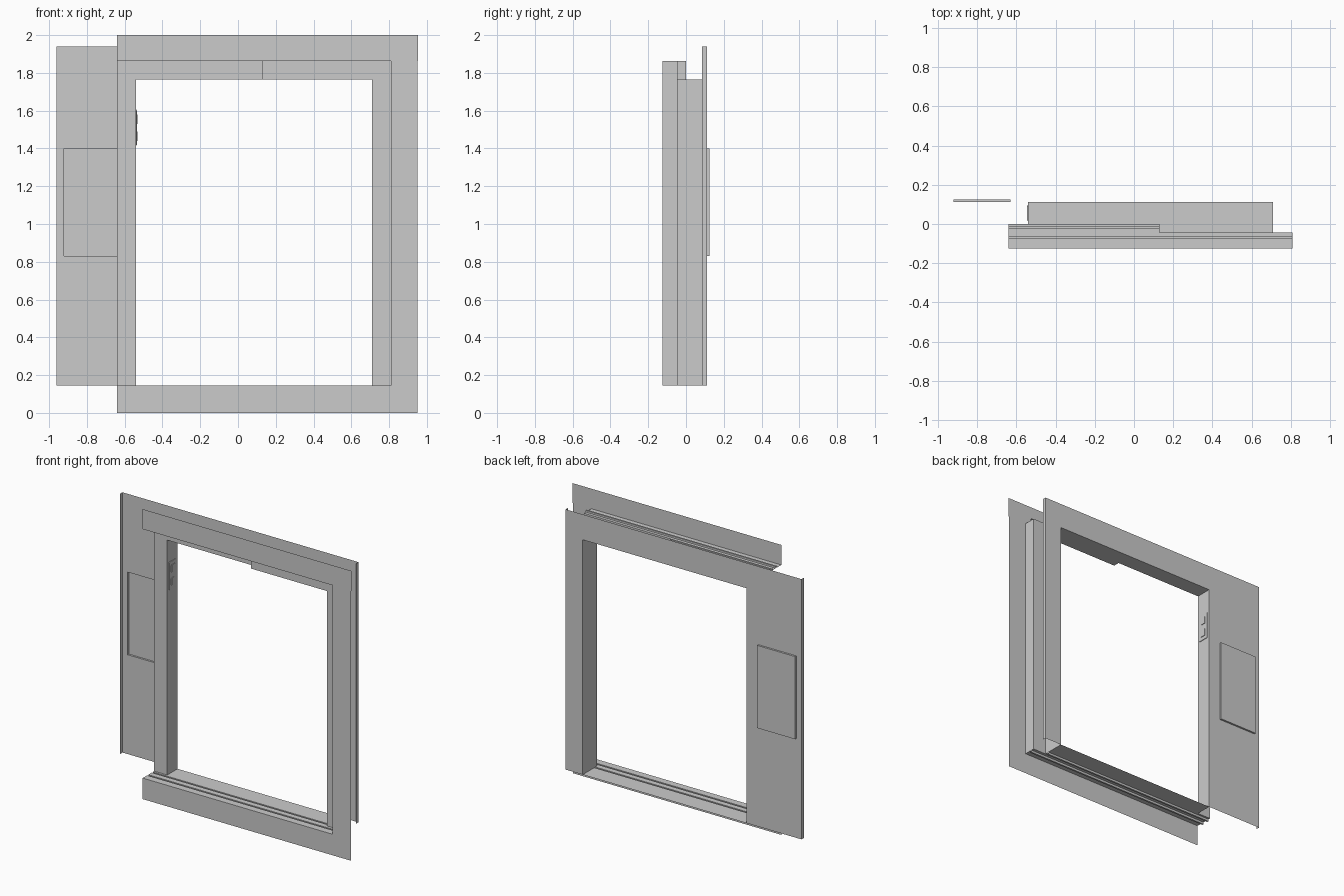
import bpy, bmesh

if "Cube" in bpy.data.objects:
    bpy.data.objects.remove(bpy.data.objects["Cube"])

FRONT, BACK, LIP = -0.125, 0.112, 0.086      # depth planes
STEP_R, STEP_L = -0.044, 0.0                 # track rebates
XL, XR, OL, OR = -0.64, 0.81, -0.54, 0.71    # frame and opening sides
SILL, SOFFIT, TRACK, TOP = 0.145, 1.765, 1.862, 1.94


def finish(name, bm):
    bmesh.ops.remove_doubles(bm, verts=bm.verts, dist=1e-5)
    bmesh.ops.recalc_face_normals(bm, faces=bm.faces)
    me = bpy.data.meshes.new(name)
    bm.to_mesh(me)
    bm.free()
    ob = bpy.data.objects.new(name, me)
    bpy.context.collection.objects.link(ob)
    return ob


def ribbon(bm, pts, axis, lo, hi):
    """Sweep an open 2D profile along an axis ('x': pts are y,z; 'y': x,z; 'z': x,y)."""
    def place(p, t):
        return {'x': (t, p[0], p[1]), 'y': (p[0], t, p[1]), 'z': (p[0], p[1], t)}[axis]
    rows = [(bm.verts.new(place(p, lo)), bm.verts.new(place(p, hi))) for p in pts]
    for a, b in zip(rows, rows[1:]):
        bm.faces.new((a[0], b[0], b[1], a[1]))


def grooved(y0, y1, yc, z, d):
    """Flat track strip with a narrow groove in it."""
    w = 0.006
    return [(y0, z), (yc - w, z), (yc - w, z + d), (yc + w, z + d), (yc + w, z), (y1, z)]


def box(name, x, y, z, bevel):
    bm = bmesh.new()
    bmesh.ops.create_cube(bm, size=1)
    for v in bm.verts:
        v.co = [r[0] + (c + 0.5) * (r[1] - r[0]) for r, c in zip((x, y, z), v.co)]
    ob = finish(name, bm)
    m = ob.modifiers.new("bevel", 'BEVEL')
    m.width, m.segments = bevel, 2
    return ob


# Flat front trim, open on the left
bm = bmesh.new()
for z0, z1, x0, x1 in ((0, SILL, XL, 0.95), (SILL, TRACK, XR, 0.95), (TRACK, 2, XL, 0.953)):
    ribbon(bm, [(x0, FRONT), (x1, FRONT)], 'z', z0, z1)
finish("front_trim", bm)

# Sill with two track grooves
bm = bmesh.new()
ribbon(bm, grooved(FRONT, STEP_R, -0.07, SILL, -0.015), 'x', XL, XR)
ribbon(bm, grooved(STEP_R, STEP_L, -0.02, SILL, -0.015), 'x', XL, OR)
ribbon(bm, [(STEP_L, SILL), (BACK, SILL)], 'x', OL, OR)
finish("sill", bm)

# Header: grooved tracks, stepped face, soffit and back fascia
bm = bmesh.new()
MID = 0.13
ribbon(bm, grooved(FRONT, STEP_R, -0.07, TRACK, 0.012), 'x', XL, XR)
ribbon(bm, grooved(STEP_R, STEP_L, -0.02, TRACK, 0.012), 'x', XL, MID)
ribbon(bm, [(STEP_L, TRACK), (STEP_L, SOFFIT), (BACK, SOFFIT), (BACK, TOP)], 'x', OL, MID)
ribbon(bm, [(STEP_R, TRACK), (STEP_R, SOFFIT), (BACK, SOFFIT), (BACK, TOP)], 'x', MID, OR)
ribbon(bm, [(MID, STEP_R), (MID, STEP_L)], 'z', SOFFIT, TRACK)
finish("header", bm)

# Right jamb with back strip and its folded lip
bm = bmesh.new()
ribbon(bm, [(XR, FRONT), (XR, STEP_R), (OR, STEP_R)], 'z', SILL, TRACK)
ribbon(bm, [(OR, STEP_R), (OR, BACK)], 'z', SILL, SOFFIT)
ribbon(bm, [(OR, BACK), (0.84, BACK), (0.84, LIP)], 'z', SILL, TOP)
finish("right_jamb", bm)

# Left jamb
bm = bmesh.new()
ribbon(bm, [(XL, STEP_L), (OL, STEP_L)], 'z', SILL, TRACK)
ribbon(bm, [(OL, STEP_L), (OL, BACK)], 'z', SILL, SOFFIT)
finish("left_jamb", bm)

# Wide back panel with folded lip and a pressed-out rectangle
bm = bmesh.new()
ribbon(bm, [(-0.96, BACK), (-0.96, LIP)], 'z', SILL, TOP)
xs, zs = (-0.96, -0.92, -0.63, OL), (SILL, 0.83, 1.40, TOP)
grid = [[bm.verts.new((x, BACK, z)) for z in zs] for x in xs]
for i in range(3):
    for j in range(3):
        f = bm.faces.new((grid[i][j], grid[i][j + 1], grid[i + 1][j + 1], grid[i + 1][j]))
        if i == j == 1:
            pressed = f
bmesh.ops.inset_individual(bm, faces=[pressed], thickness=0.018)
for v in pressed.verts:
    v.co.y = 0.125
finish("back_panel", bm)

# Latch plate with two buttons on the left jamb
box("latch_plate", (-0.546, -0.536), (0.018, 0.094), (1.415, 1.605), 0.003)
for i, zc in enumerate((1.465, 1.555)):
    box(f"latch_button_{i + 1}", (-0.538, -0.532), (0.038, 0.074), (zc - 0.025, zc + 0.025), 0.002)
